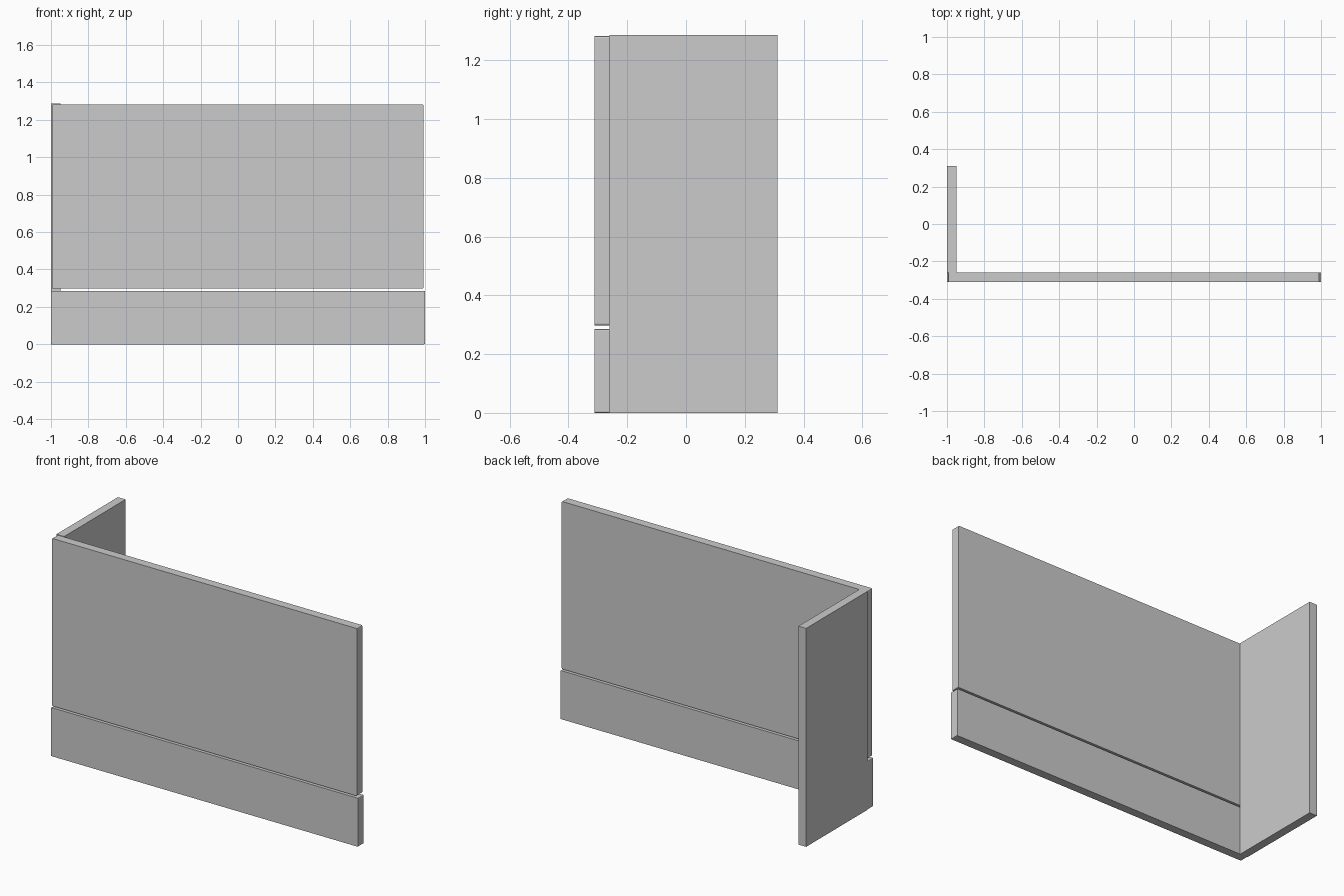
import bpy, bmesh
from mathutils import Vector

if "Cube" in bpy.data.objects:
    bpy.data.objects.remove(bpy.data.objects["Cube"])


def panel(name, lo, hi, corner=0.0):
    """Box between two corners; optionally rounds the outline edges running along y."""
    lo, hi = Vector(lo), Vector(hi)
    bm = bmesh.new()
    bmesh.ops.create_cube(bm, size=1)
    size, mid = hi - lo, (lo + hi) / 2
    for v in bm.verts:
        v.co = Vector(a * s + m for a, s, m in zip(v.co, size, mid))
    if corner:
        edges = [e for e in bm.edges
                 if abs(e.verts[0].co.y - e.verts[1].co.y) > size.y * 0.5]
        bmesh.ops.bevel(bm, geom=edges, offset=corner, segments=2,
                        profile=0.5, affect='EDGES')
    bmesh.ops.recalc_face_normals(bm, faces=bm.faces)
    mesh = bpy.data.meshes.new(name)
    bm.to_mesh(mesh)
    bm.free()
    obj = bpy.data.objects.new(name, mesh)
    bpy.context.collection.objects.link(obj)
    return obj


FRONT, JOINT, BACK = -0.311, -0.26, 0.311

# Full-height side board behind the fronts
panel("side_board", (-1.0, JOINT, 0.0), (-0.95, BACK, 1.286))
# Low front strip
panel("lower_front", (-1.0, FRONT, 0.0), (1.0, JOINT, 0.286), 0.005)
# Tall front above a narrow gap
panel("upper_front", (-0.995, FRONT, 0.297), (0.992, JOINT, 1.283), 0.007)
